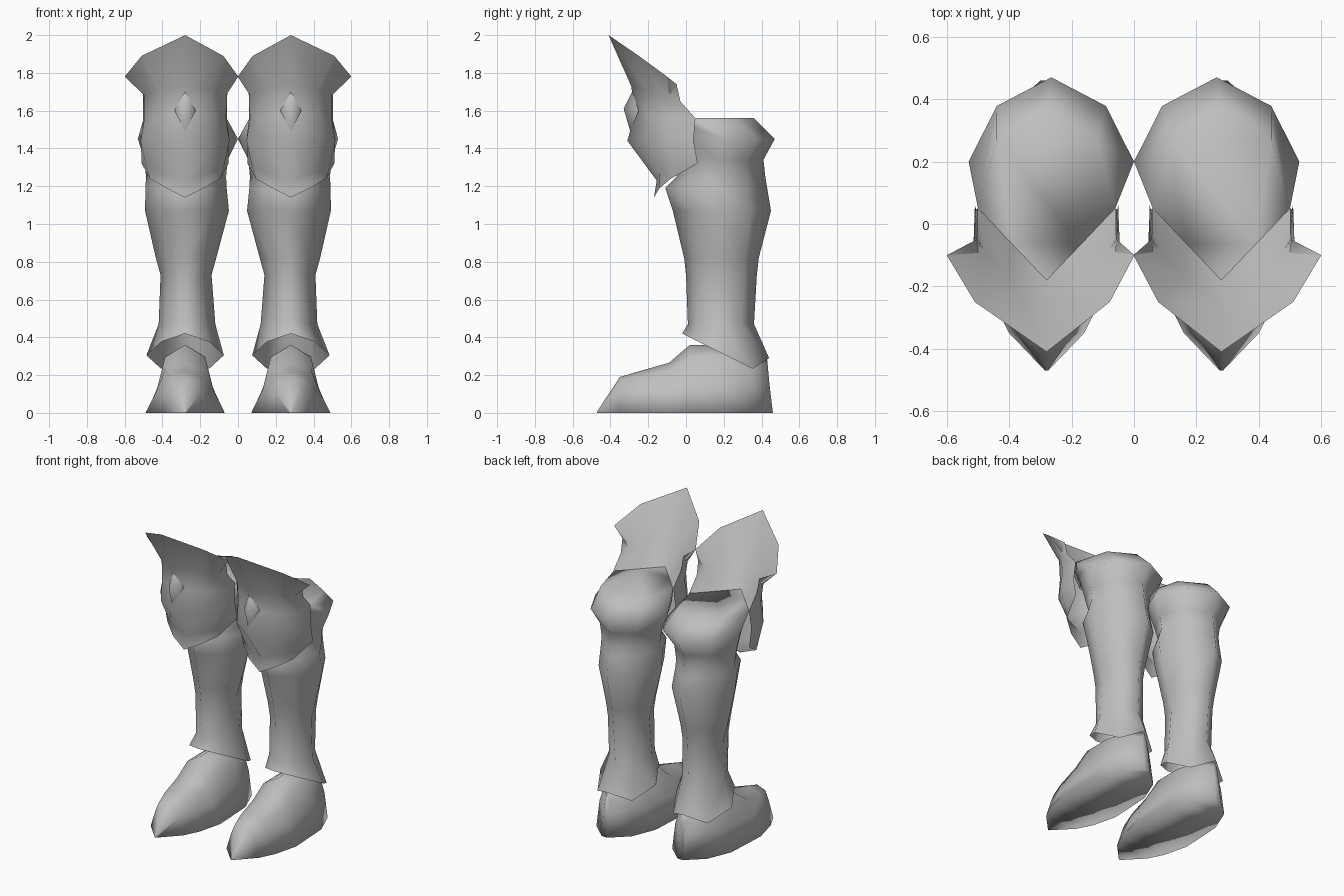
import bpy, bmesh, math

if "Cube" in bpy.data.objects:
    bpy.data.objects.remove(bpy.data.objects["Cube"])

steel = bpy.data.materials.new("grey_steel")
steel.diffuse_color = (0.52, 0.52, 0.52, 1)
steel.use_nodes = True
steel.node_tree.nodes["Principled BSDF"].inputs["Base Color"].default_value = steel.diffuse_color
LEG_X = 0.28


def finish(name, bm, angle=60):
    """Turn a one-sided bmesh into a smooth part mirrored to the other leg."""
    bmesh.ops.remove_doubles(bm, verts=bm.verts, dist=0.0005)
    bmesh.ops.recalc_face_normals(bm, faces=bm.faces)
    mesh = bpy.data.meshes.new(name)
    bm.to_mesh(mesh)
    bm.free()
    mesh.materials.append(steel)
    mesh.shade_smooth()
    mesh.set_sharp_from_angle(angle=math.radians(angle))
    ob = bpy.data.objects.new(name, mesh)
    bpy.context.collection.objects.link(ob)
    ob.modifiers.new("other_leg", 'MIRROR')
    return ob


def loft(bm, rows, closed):
    """Skin a list of equally long point rows."""
    vs = [[bm.verts.new(p) for p in row] for row in rows]
    n = len(rows[0])
    for a, b in zip(vs, vs[1:]):
        for i in range(n if closed else n - 1):
            j = (i + 1) % n
            bm.faces.new((a[i], a[j], b[j], b[i]))
    return vs


def both_sides(half):
    """Reflect a half row of (offset, y, z); the flared rim is tighter inside."""
    full = [(-x * (.88 if z > 1.76 else 1), y, z) for x, y, z in reversed(half[1:])]
    return [(LEG_X + x, y, z) for x, y, z in full + list(half)]


def octagon(cx, hw, yf, yb, k):
    """Eight (x, y) points, corners pulled to k times the half sizes."""
    cy, hy = (yf + yb) / 2, (yb - yf) / 2
    return [(cx + hw * u, cy + hy * v) for u, v in
            ((1, 0), (k, k), (0, 1), (-k, k), (-1, 0), (-k, -k), (0, -1), (k, -k))]


# Greave: rings of (z, centre x, half width, front y, back y, corner factor)
rings = [(1.45, .265, .265, -.07, .47, .66), (1.34, .275, .22, -.06, .41, .62),
         (1.25, .275, .212, -.05, .42, .58), (1.19, .275, .215, -.11, .43, .6),
         (1.07, .27, .222, -.07, .45, .6), (.82, .275, .16, -.01, .385, .62),
         (.73, .275, .135, 0, .375, .64), (.47, .27, .15, .01, .36, .62)]
# V-fronted flat top that meets the knee guard
top = [(.22, .05), (.16, .27), (0, .36), (-.16, .27), (-.22, .05),
       (-.11, -.065), (0, -.18), (.11, -.065)]
rows = [[(LEG_X + x, y, 1.56) for x, y in top]]
for z, *size in rings:
    rows.append([(x, y, z) for x, y in octagon(*size)])
# Flared ankle cuff with a slanted hem, raised again at the back point
hem = []
for x, y in octagon(.28, .205, -.02, .44, .62):
    hem.append((x, y, .42 - .5 * (y + .02) if y < .42 else .29))
rows.append(hem)
bm = bmesh.new()
vs = loft(bm, rows, True)
bm.faces.new(vs[0])
finish("greave", bm, 100)

# Knee guard: half rows from the front ridge to the side edge
outer = [
    [(0, -.41, 2.0), (.23, -.25, 1.89), (.32, -.10, 1.78), (.225, -.05, 1.74)],
    [(0, -.29, 1.73), (.14, -.205, 1.71), (.215, -.11, 1.68), (.222, -.03, 1.65)],
    [(0, -.27, 1.59), (.15, -.185, 1.57), (.215, -.08, 1.56), (.222, .05, 1.56)],
    [(0, -.31, 1.44), (.15, -.20, 1.44), (.235, -.08, 1.44), (.23, .04, 1.44)],
    [(0, -.155, 1.23), (.12, -.14, 1.27), (.205, -.07, 1.30), (.23, .06, 1.33)],
    [(0, -.17, 1.14), (.10, -.14, 1.19), (.185, -.08, 1.24), (.23, .06, 1.32)],
]
# Lining: runs from the rim down to the flat top of the greave
lining = [
    outer[0],
    [(0, -.255, 1.72), (.12, -.165, 1.69), (.20, -.08, 1.67), (.222, -.03, 1.65)],
    [(0, -.18, 1.56), (.11, -.065, 1.56), (.20, .03, 1.56), (.222, .05, 1.56)],
]
bm = bmesh.new()
loft(bm, [both_sides(r) for r in outer], False)
finish("knee_guard", bm, 100)
bm = bmesh.new()
loft(bm, [both_sides(r) for r in lining], False)
finish("knee_guard_lining", bm, 100)

# Diamond stud on the knee
bm = bmesh.new()
rim = [(0, -.285, 1.70), (.056, -.25, 1.60), (0, -.295, 1.49), (-.056, -.25, 1.60)]
vs = [bm.verts.new((LEG_X + x, y, z)) for x, y, z in rim]
tip = bm.verts.new((LEG_X, -.33, 1.61))
for i in range(4):
    bm.faces.new((vs[i], vs[(i + 1) % 4], tip))
finish("knee_diamond", bm, 120)

# Boot: sections of (y, sole half width, mid half width, mid z, top z, back lean)
sections = [(-.47, .005, .003, .004, .008, 0), (-.35, .12, .085, .11, .19, 0),
            (-.25, .17, .12, .12, .22, 0), (-.09, .21, .15, .12, .265, 0),
            (.02, .205, .148, .13, .36, 0), (.20, .195, .145, .14, .36, 0),
            (.36, .13, .115, .17, .33, .02), (.46, .02, .02, .15, .28, .03)]
rows = []
for y, w, m, mz, top_z, lean in sections:
    half = [(0, y - lean, top_z), (m * .72, y - lean, mz + (top_z - mz) * .72),
            (m, y - lean * .6, mz), (w, y, 0)]
    rows.append(both_sides(half))
bm = bmesh.new()
vs = loft(bm, rows, True)
bm.faces.new(vs[0])
bm.faces.new(vs[-1])
finish("boot", bm, 180)
